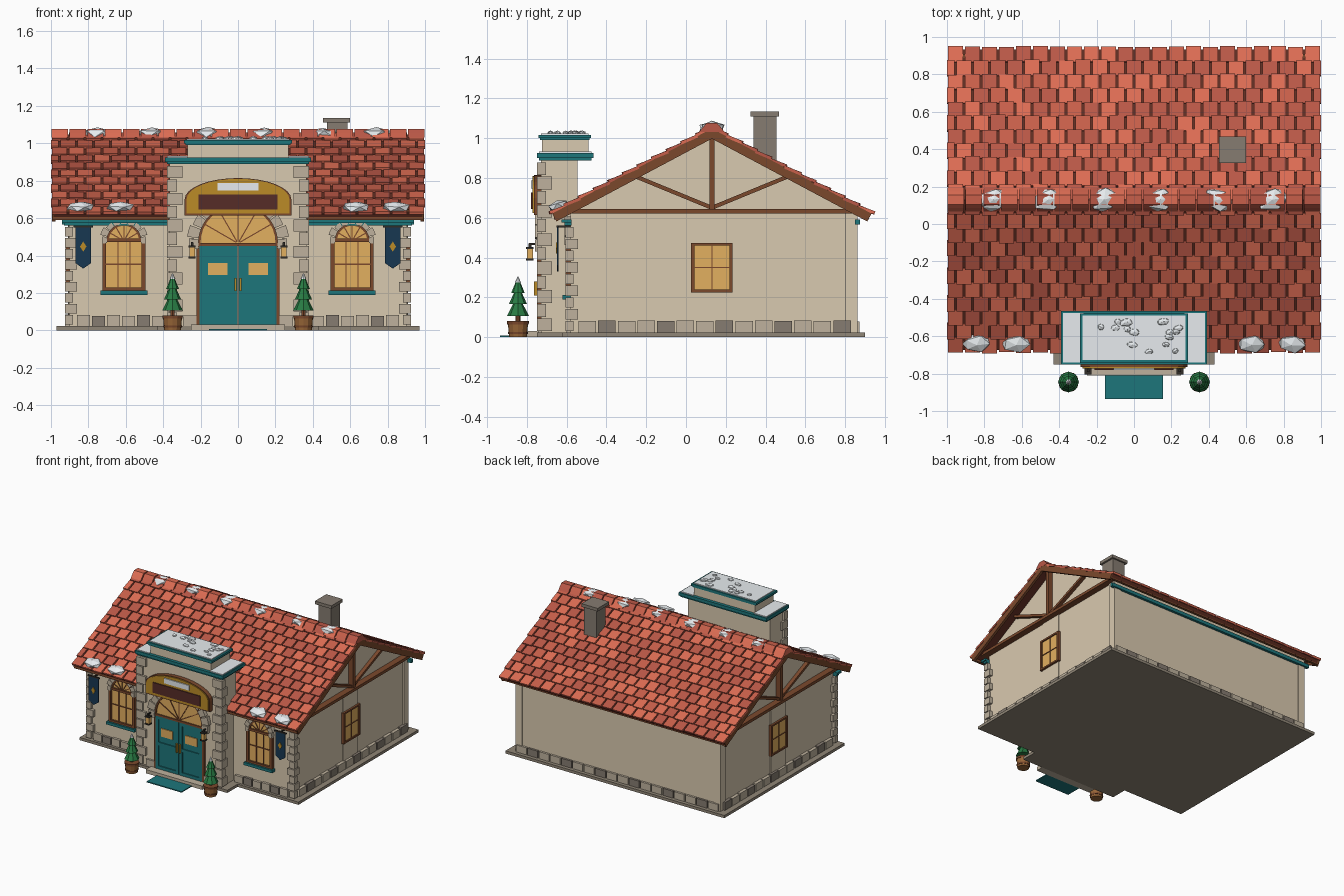
import bpy, bmesh, math, random
from mathutils import Matrix, Vector

if "Cube" in bpy.data.objects:
    bpy.data.objects.remove(bpy.data.objects["Cube"])
random.seed(4)
T, R = Matrix.Translation, Matrix.Rotation

def mat(name, hexcol):
    m = bpy.data.materials.new(name)
    m.diffuse_color = [(int(hexcol[i:i+2], 16) / 255) ** 2.2 for i in (0, 2, 4)] + [1]
    m.use_nodes = True
    m.node_tree.nodes["Principled BSDF"].inputs["Base Color"].default_value = m.diffuse_color
    return m

CREAM, STONE, STONE2 = mat("plaster", "D8C8AE"), mat("stone", "BDB09C"), mat("grey_stone", "857B70")
TEAL, GOLD, AMBER = mat("teal", "23757A"), mat("gold", "B98A2C"), mat("amber_glass", "E2AE60")
WOOD, DARK, NAVY = mat("wood", "7A4A30"), mat("dark_metal", "33302C"), mat("navy", "1D3A52")
SNOW, GREEN, MAROON = mat("snow", "E6EBEE"), mat("fir_green", "2C7A45"), mat("maroon", "57302C")
POT, BASE, UNDER = mat("pot_wood", "96653A"), mat("paving", "8F8576"), mat("roof_under", "5E3026")
REDS = [mat("tile_%d" % i, c) for i, c in enumerate(("DC6C54", "C65F4B", "B85848"))]

def finish(name, bm, m, mirror=False):
    bmesh.ops.recalc_face_normals(bm, faces=bm.faces)
    me = bpy.data.meshes.new(name)
    bm.to_mesh(me)
    bm.free()
    me.materials.append(m)
    o = bpy.data.objects.new(name, me)
    bpy.context.collection.objects.link(o)
    if mirror:
        o.modifiers.new("Mirror", 'MIRROR').use_mirror_merge = False
    return o

def add(bm, x0, x1, y0, y1, z0, z1, M=Matrix()):
    c = T(((x0 + x1) / 2, (y0 + y1) / 2, (z0 + z1) / 2))
    bmesh.ops.create_cube(bm, size=1, matrix=M @ c @ Matrix.Diagonal((x1 - x0, y1 - y0, z1 - z0, 1)))

def boxes(name, m, *lims, mirror=False, M=Matrix()):
    bm = bmesh.new()
    for l in lims:
        add(bm, *l, M=M)
    return finish(name, bm, m, mirror)

def add_prism(bm, pts, a, b, axis):
    put = (lambda p, t: (t, p[0], p[1])) if axis == 'x' else (lambda p, t: (p[0], t, p[1]))
    v = [[bm.verts.new(put(p, t)) for p in pts] for t in (a, b)]
    bm.faces.new(v[0])
    bm.faces.new(v[1])
    for i in range(len(pts)):
        j = (i + 1) % len(pts)
        bm.faces.new((v[0][i], v[0][j], v[1][j], v[1][i]))

def prism(name, m, pts, a, b, axis='y', mirror=False):
    bm = bmesh.new()
    add_prism(bm, pts, a, b, axis)
    return finish(name, bm, m, mirror)

def arc(cx, cz, r, a0, a1, n, sz=1):
    return [(cx + r * math.cos(a0 + (a1 - a0) * i / n), cz + r * sz * math.sin(a0 + (a1 - a0) * i / n)) for i in range(n + 1)]

def fan(name, cx, cz, r, rs, n, y, mirror):
    """Half-round light with spokes, rim and arch stones."""
    prism(name + "_glass", AMBER, arc(cx, cz, r, 0, math.pi, 16), y - .008, y + .01, mirror=mirror)
    bm = bmesh.new()
    for k in range(1, 6):
        add(bm, .01, r, y - .013, y, -.003, .003, T((cx, 0, cz)) @ R(-math.pi * k / 6, 4, 'Y'))
    add_prism(bm, arc(cx, cz, r + .008, 0, math.pi, 16) + arc(cx, cz, r - .004, math.pi, 0, 16), y - .016, y, 'y')
    finish(name + "_bars", bm, WOOD, mirror)
    bm = bmesh.new()
    for k in range(n):
        a, b = -.15 + (math.pi + .3) * (k + .06) / n, -.15 + (math.pi + .3) * (k + .94) / n
        out = rs + (.012 if k % 2 else 0)
        add_prism(bm, arc(cx, cz, r + .006, a, b, 2) + arc(cx, cz, out, b, a, 2), y - .025, y + .01, 'y')
    finish(name + "_arch_stones", bm, STONE, mirror)

# Paving and walls
boxes("base_plate", BASE, (-.97, .97, -.62, .9, 0, .022), (-.43, .43, -.75, -.6, 0, .022))
boxes("door_step", STONE, (-.25, .25, -.81, -.72, 0, .03))
boxes("door_mat", TEAL, (-.155, .155, -.935, -.81, 0, .008))
prism("house_walls", CREAM, [(-.58, .02), (.855, .02), (.855, .633), (.13, 1.02), (-.58, .642)], -.9, .9, 'x')
boxes("wall_strips", CREAM, (.89, .906, .035, .22, .02, .63), (.85, .91, .8, .862, .02, .63), mirror=True)

# Roof slopes, in a frame running down each slope from the ridge
A, L = math.atan(.5325), .81 / math.cos(math.atan(.5325))
slopes = [T((0, .13, 1.045)) @ R(math.pi * s, 4, 'Z') @ R(-A, 4, 'X') for s in (0, 1)]
tiles = [bmesh.new() for _ in REDS]
ROWS, COLS = 11, 22
for M in slopes:
    boxes("roof_slab", UNDER, (-.985, .985, 0, L - .01, -.022, .003), M=M)
    boxes("barge_board", WOOD, (.975, .995, 0, L - .01, -.042, .003), (-.995, -.975, 0, L - .01, -.042, .003), M=M)
    for r in range(ROWS):
        for c in range(COLS + 1):
            w = 2 / COLS
            x0 = -1 + (c - .5 * (r % 2)) * w
            a, b = max(x0 + .006, -1), min(x0 + w - .006, 1)
            if b - a > .02:
                F = M @ T((0, (r + .5) * L / ROWS, .008)) @ R(.1 + random.uniform(-.02, .03), 4, 'X')
                h = L / ROWS / 2
                add(random.choice(tiles), a, b, -h - .004, h + random.uniform(-.004, .004), -.008, .008, F)
for k in range(21):
    x = -1 + 2 * k / 21
    bm = tiles[k % 3]
    add_prism(bm, [(.065, 1.03), (.085, 1.055), (.105, 1.077), (.155, 1.077), (.175, 1.055), (.195, 1.03)], x + .004, x + 2 / 21 - .004, 'x')
for i, bm in enumerate(tiles):
    finish("roof_tiles_%d" % i, bm, REDS[i])
boxes("eave_fascia", WOOD, (.37, .99, -.665, -.645, .59, .615), (0, .99, .9, .92, .59, .615), mirror=True)
boxes("eave_gutter", TEAL, (.37, .94, -.625, -.575, .575, .592), (.37, .93, -.61, -.575, .56, .575),
      (0, .94, .85, .875, .565, .592), mirror=True)

# Gable timbers
bm = bmesh.new()
add(bm, .89, .95, -.65, .91, .622, .645)
add(bm, .89, .94, .117, .143, .64, 1.02)
for s in (-1, 1):
    add(bm, .89, .93, 0, .42, -.01, .01, T((0, .13, .65)) @ R(math.pi / 2 * (1 - s), 4, 'Z') @ R(.39, 4, 'X')) if s > 0 else \
        add(bm, .89, .93, -.42, 0, -.01, .01, T((0, .13, .65)) @ R(-.39, 4, 'X'))
finish("gable_timbers", bm, WOOD, True)

# Chimney
boxes("chimney", STONE2, (.475, .585, .34, .455, .8, 1.11))
boxes("chimney_cap", STONE2, (.455, .6, .325, .468, 1.11, 1.135))

# Entrance tower with stepped parapet
boxes("tower", CREAM, (-.365, .365, -.73, -.545, .02, .89))
boxes("tower_cornice", TEAL, (-.38, .38, -.74, -.475, .888, .9), (-.39, .39, -.75, -.465, .9, .925))
boxes("parapet", CREAM, (-.27, .27, -.725, -.49, .92, 1))
boxes("parapet_cap", TEAL, (-.28, .28, -.735, -.485, .99, 1.0), (-.29, .29, -.742, -.478, 1.0, 1.017))
boxes("parapet_snow", SNOW, (-.275, .275, -.728, -.49, 1.01, 1.024), (-.38, -.27, -.74, -.475, .92, .932),
      (.27, .38, -.74, -.475, .92, .932))

# Corner stones and foot stones
bm = bmesh.new()
n = 12
for k in range(n):
    z, w = .03 + .855 * k / n, .028 * (k % 2)
    add(bm, .325 - w, .38, -.748, -.675 - w, z, z + .855 / n - .007)
for k in range(9):
    z, w = .03 + .53 * k / 9, .022 * (k % 2)
    add(bm, .882 - w, .925, -.605, -.565 + w, z, z + .052)
finish("corner_stones", bm, STONE, True)
for m, odd in ((STONE, 0), (STONE2, 1)):
    bm = bmesh.new()
    for k in range(14):
        if (k % 3 == 1) == bool(odd):
            y = -.54 + k * .0985
            add(bm, .89, .925, y, y + .088, .022, .08 + .004 * (k % 2))
    for k in range(6):
        if (k % 3 == 1) == bool(odd):
            add(bm, .39 + k * .08, .46 + k * .08, -.6, -.57, .022, .076 + .005 * (k % 2))
    for k in range(9):
        if (k % 3 == 1) == bool(odd):
            add(bm, .005 + k * .1, .095 + k * .1, .85, .872, .022, .078)
    if not odd:
        add(bm, .222, .295, -.745, -.72, .022, .078)
    finish("foot_stones", bm, m, True)

# Double door with fanlight
boxes("door_leaves", TEAL, (.004, .205, -.742, -.72, .03, .46), mirror=True)
boxes("door_rails", TEAL, (.004, .03, -.75, -.74, .03, .46), (.18, .205, -.75, -.74, .03, .46), (.03, .18, -.75, -.74, .03, .055),
      (.03, .18, -.75, -.74, .22, .245), (.03, .18, -.75, -.74, .425, .46), mirror=True)
boxes("door_panes", AMBER, (.055, .16, -.749, -.735, .295, .36), mirror=True)
boxes("door_handles", GOLD, (.008, .018, -.765, -.745, .21, .28), mirror=True)
boxes("door_frame", WOOD, (.205, .222, -.748, -.72, .03, .46), (0, .222, -.752, -.72, .452, .468), mirror=True)
fan("fanlight", 0, .465, .205, .262, 13, -.735, False)

# Arched sign board
for name, m, g, y in (("sign_border", WOOD, .01, -.765), ("sign_board", GOLD, 0, -.772)):
    prism(name, m, [(-.275 - g, .625 - g), (.275 + g, .625 - g)] + arc(0, .70, .275 + g, 0, math.pi, 16, .40), y, -.73)
boxes("sign_band", MAROON, (-.21, .21, -.78, -.76, .645, .727))
boxes("sign_plate", SNOW, (-.11, .11, -.78, -.76, .747, .787))

# Lanterns
boxes("lantern_glass", AMBER, (.23, .26, -.8, -.77, .395, .445), mirror=True)
boxes("lantern_frame", DARK, (.226, .264, -.804, -.766, .385, .396), (.226, .264, -.804, -.766, .443, .453),
      (.238, .252, -.792, -.778, .45, .47), (.24, .25, -.79, -.73, .463, .472), (.236, .254, -.745, -.73, .44, .49), mirror=True)

# Front arched windows
boxes("front_window_glass", AMBER, (.51, .71, -.59, -.57, .22, .48), mirror=True)
boxes("front_window_frame", WOOD, (.495, .515, -.605, -.57, .215, .485), (.705, .725, -.605, -.57, .215, .485),
      (.495, .725, -.608, -.57, .472, .49), (.495, .725, -.605, -.57, .21, .228), (.575, .581, -.597, -.57, .22, .48),
      (.639, .645, -.597, -.57, .22, .48), (.51, .71, -.597, -.57, .35, .356), mirror=True)
boxes("front_window_sill", TEAL, (.485, .735, -.62, -.57, .19, .212), mirror=True)
fan("front_window_fan", .61, .478, .085, .118, 9, -.587, True)

# Side windows
boxes("side_window_glass", AMBER, (.89, .912, .035, .225, .232, .468), mirror=True)
boxes("side_window_frame", WOOD, (.89, .922, .025, .042, .225, .473), (.89, .922, .218, .235, .225, .473),
      (.89, .922, .025, .235, .225, .238), (.89, .922, .025, .235, .46, .473), (.89, .917, .127, .133, .23, .47),
      (.89, .917, .03, .23, .346, .352), mirror=True)

# Hanging banners
prism("banner", NAVY, [(.785, .555), (.87, .555), (.87, .36), (.8275, .33), (.785, .36)], -.648, -.64, mirror=True)
prism("banner_diamond", GOLD, [(.8275, .475), (.845, .448), (.8275, .42), (.81, .448)], -.653, -.64, mirror=True)
boxes("banner_rod", DARK, (.775, .88, -.65, -.638, .55, .56), (.823, .832, -.645, -.57, .55, .56), mirror=True)

# Potted fir trees
def cones(name, m, *parts):
    bm = bmesh.new()
    for r1, r2, z0, z1, seg in parts:
        bmesh.ops.create_cone(bm, cap_ends=True, segments=seg, radius1=r1, radius2=r2, depth=z1 - z0,
                              matrix=T((.35, -.845, (z0 + z1) / 2)))
    finish(name, bm, m, True)
cones("tree_pot", POT, (.044, .052, 0, .078, 12))
cones("pot_bands", WOOD, (.049, .051, .015, .026, 12), (.054, .055, .064, .08, 12))
cones("tree_trunk", WOOD, (.012, .012, .07, .13, 6))
cones("tree_tiers", GREEN, (.056, .02, .105, .175, 8), (.046, .014, .165, .235, 8), (.034, .004, .222, .295, 8))
cones("tree_snow_tip", SNOW, (.015, .002, .275, .305, 8))

# Snow lumps on ridge, eaves and parapet
def lumps(name, items, sub):
    bm = bmesh.new()
    for loc, size, tilt in items:
        r = bmesh.ops.create_icosphere(bm, subdivisions=sub, radius=1,
            matrix=T(loc) @ R(tilt, 4, 'X') @ R(random.uniform(-.3, .3), 4, 'Z') @ Matrix.Diagonal((*size, 1)))
        for v in r["verts"]:
            v.co = Vector(loc) + (v.co - Vector(loc)) * random.uniform(.9, 1.1)
    finish(name, bm, SNOW)
lumps("ridge_snow", [((x, .13, 1.05), (.09, .065, .036), 0) for x in (-.75, -.46, -.16, .14, .45, .74)], 1)
lumps("eave_snow", [((x, -.64, .66), (.08, .052, .028), .3) for x in (-.84, -.63, .63, .84)], 1)
lumps("parapet_snow_lumps", [((random.uniform(-.24, .24), random.uniform(-.7, -.52), 1.026),
      (random.uniform(.018, .032), random.uniform(.014, .022), .012), 0) for _ in range(17)], 1)
